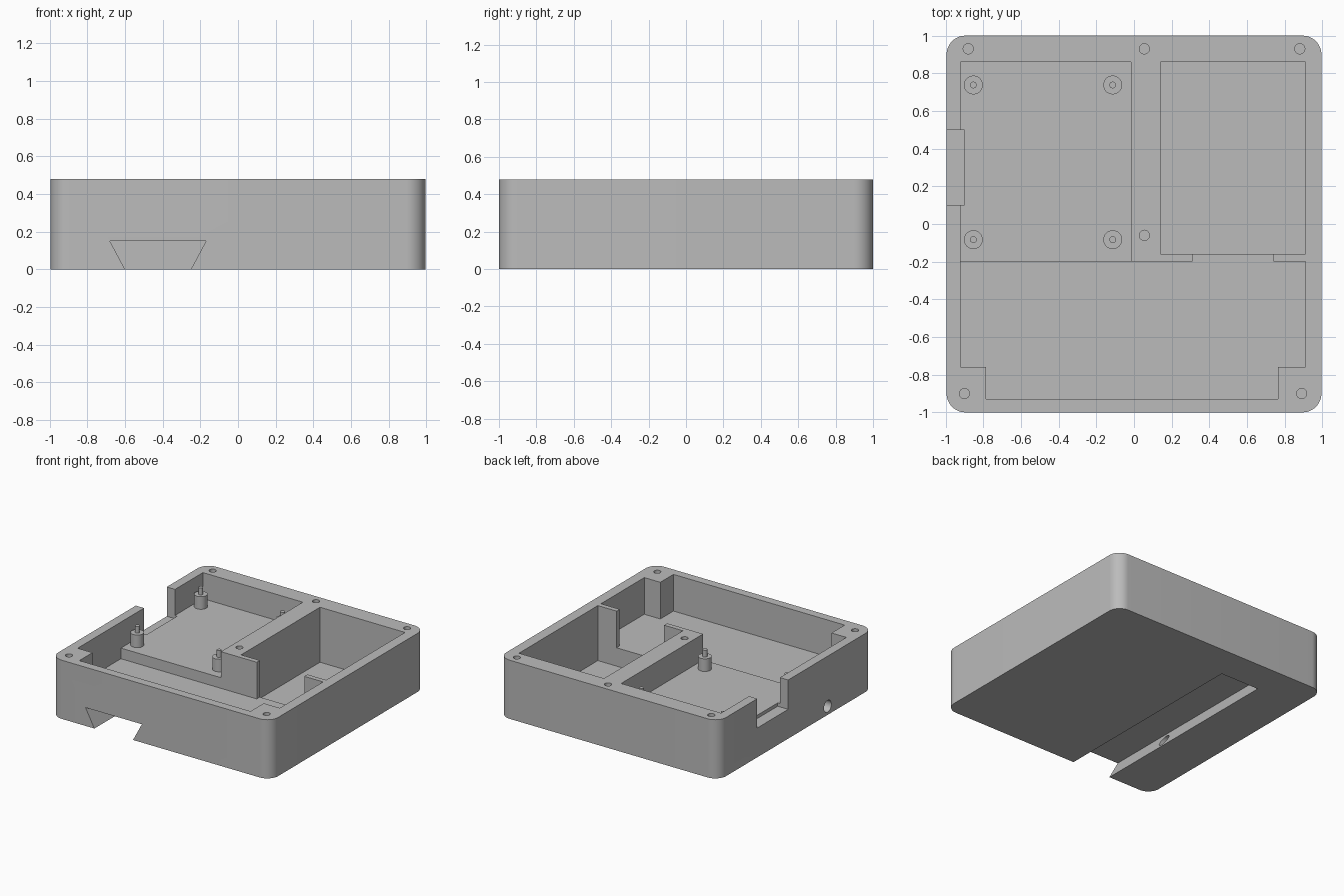
import bpy, bmesh, math

if "Cube" in bpy.data.objects:
    bpy.data.objects.remove(bpy.data.objects["Cube"])

grey = bpy.data.materials.new("grey_plastic")
grey.diffuse_color = (0.5, 0.5, 0.5, 1)
grey.use_nodes = True
grey.node_tree.nodes["Principled BSDF"].inputs["Base Color"].default_value = grey.diffuse_color

AXES = {"z": lambda u, v, w: (u, v, w),
        "y": lambda u, v, w: (u, w, v),
        "x": lambda u, v, w: (w, u, v)}


def prism(name, pts, lo, hi, axis="z"):
    """Extrude a 2D outline between two levels along an axis."""
    place = AXES[axis]
    bm = bmesh.new()
    a = [bm.verts.new(place(u, v, lo)) for u, v in pts]
    b = [bm.verts.new(place(u, v, hi)) for u, v in pts]
    bm.faces.new(a)
    bm.faces.new(b)
    n = len(pts)
    for i in range(n):
        j = (i + 1) % n
        bm.faces.new((a[i], a[j], b[j], b[i]))
    bmesh.ops.recalc_face_normals(bm, faces=bm.faces)
    me = bpy.data.meshes.new(name)
    bm.to_mesh(me)
    bm.free()
    me.materials.append(grey)
    ob = bpy.data.objects.new(name, me)
    bpy.context.collection.objects.link(ob)
    return ob


def rect(x0, x1, y0, y1):
    return [(x0, y0), (x1, y0), (x1, y1), (x0, y1)]


def arc(cx, cy, r, start, end, n):
    return [(cx + r * math.cos(math.radians(start + (end - start) * i / n)),
             cy + r * math.sin(math.radians(start + (end - start) * i / n)))
            for i in range(n + 1)]


def circle(cx, cy, r, n=28):
    return arc(cx, cy, r, 0, 360, n)[:-1]


def activate(ob):
    bpy.ops.object.select_all(action="DESELECT")
    ob.select_set(True)
    bpy.context.view_layer.objects.active = ob


def cut(ob, cutter):
    activate(ob)
    mod = ob.modifiers.new("cut", "BOOLEAN")
    mod.operation = "DIFFERENCE"
    mod.solver = "EXACT"
    mod.object = cutter
    bpy.ops.object.modifier_apply(modifier=mod.name)
    bpy.data.objects.remove(cutter, do_unlink=True)


def smooth(ob):
    activate(ob)
    bpy.ops.object.shade_smooth_by_angle(angle=math.radians(30))


# Case body with rounded upright corners
HX, HY, R, H, TOP = 0.995, 1.0, 0.1, 0.48, 0.7
outline = []
for sx, sy, a in ((1, 1, 0), (-1, 1, 90), (-1, -1, 180), (1, -1, 270)):
    outline += arc(sx * (HX - R), sy * (HY - R), R, a, a + 90, 12)
case = prism("case", outline, 0, H)

# Front bay, with its corner posts and the gap into the right bay
front_bay = [(-0.92, -0.76), (-0.785, -0.76), (-0.785, -0.93), (0.765, -0.93),
             (0.765, -0.76), (0.91, -0.76), (0.91, -0.2), (0.74, -0.2),
             (0.74, -0.14), (0.31, -0.14), (0.31, -0.2), (-0.92, -0.2)]
FLOOR = 0.267
cut(case, prism("front_bay", front_bay, 0.18, TOP))
cut(case, prism("board_bay", rect(-0.92, -0.015, -0.25, 0.86), FLOOR, TOP))
cut(case, prism("deep_bay", rect(0.14, 0.91, -0.16, 0.86), 0.03, TOP))

# Port opening in the left wall
cut(case, prism("port_opening", rect(-1.1, -0.9, 0.1, 0.5), 0.24, TOP))

# Dovetail slot underneath, open at the front, with a side hole into it
dovetail = [(-0.627, -0.05), (-0.68, 0.15), (-0.17, 0.15), (-0.223, -0.05)]
dovetail[0], dovetail[3] = (-0.573, -0.05), (-0.277, -0.05)
cut(case, prism("dovetail_slot", dovetail, -1.1, 0.72, "y"))
cut(case, prism("side_hole", circle(-0.41, 0.07, 0.048), -1.1, -0.5, "x"))

# Screw holes in the rim and divider
for x, y in ((-0.88, 0.93), (0.055, 0.93), (0.88, 0.93),
             (0.055, -0.06), (-0.9, -0.9), (0.89, -0.9)):
    cut(case, prism("screw_hole", circle(x, y, 0.027), 0.2, TOP))
smooth(case)

# Board standoffs with locating pins
for x in (-0.853, -0.113):
    for y in (0.738, -0.083):
        smooth(prism("standoff", circle(x, y, 0.05), FLOOR - 0.01, 0.37))
        smooth(prism("standoff_pin", circle(x, y, 0.018, 16), 0.36, 0.425))
